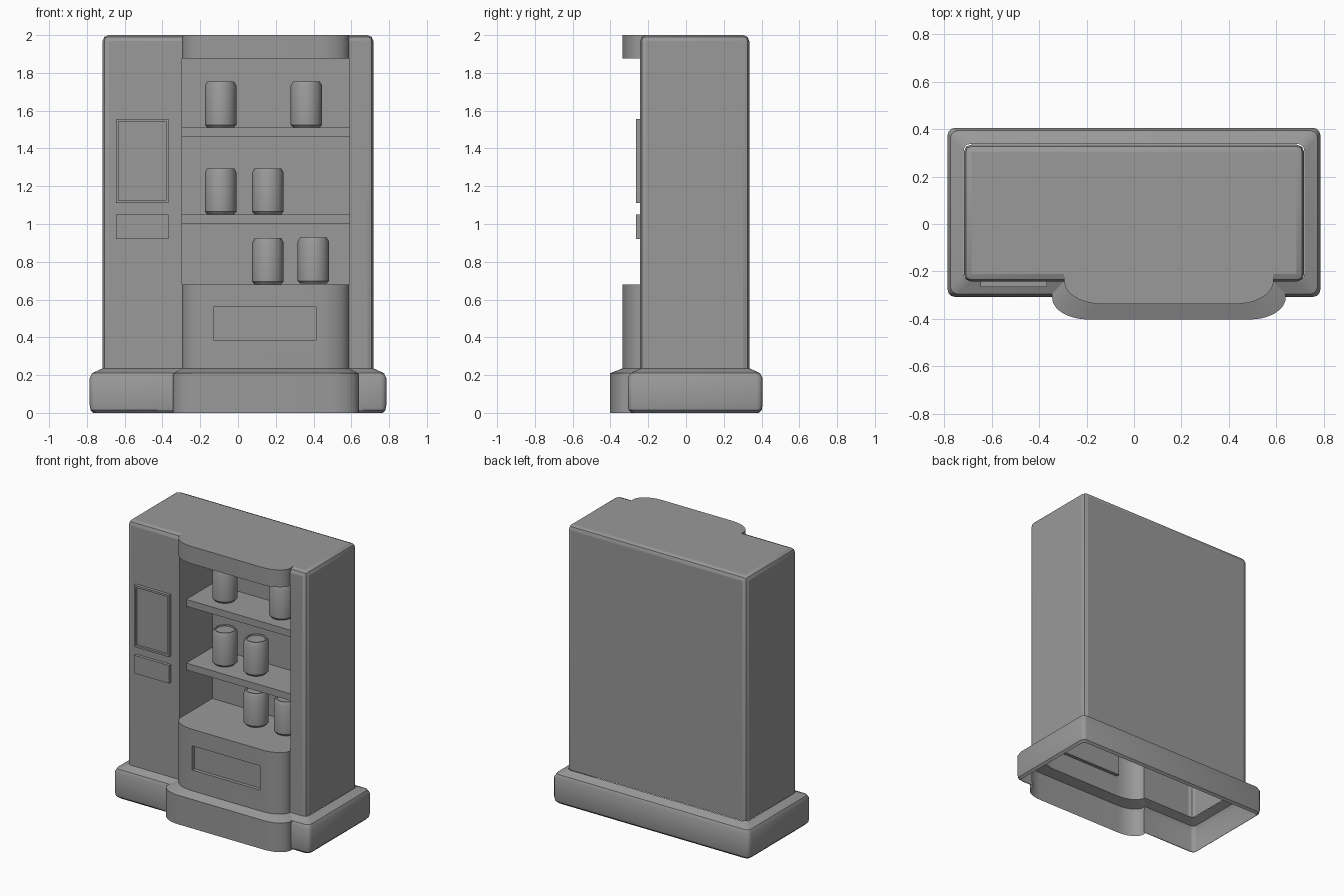
import bpy, bmesh, math

if "Cube" in bpy.data.objects:
    bpy.data.objects.remove(bpy.data.objects["Cube"])

CX = 0.147  # centre of the bulging display bay
GREY = bpy.data.materials.new("dark_grey")
GREY.diffuse_color = (0.32, 0.32, 0.32, 1)
GREY.use_nodes = True
GREY.node_tree.nodes["Principled BSDF"].inputs["Base Color"].default_value = GREY.diffuse_color


def finish(bm, name):
    bmesh.ops.recalc_face_normals(bm, faces=bm.faces)
    me = bpy.data.meshes.new(name)
    bm.to_mesh(me)
    bm.free()
    me.materials.append(GREY)
    ob = bpy.data.objects.new(name, me)
    bpy.context.collection.objects.link(ob)
    return ob


def activate(ob):
    bpy.ops.object.select_all(action='DESELECT')
    ob.select_set(True)
    bpy.context.view_layer.objects.active = ob


def shade(ob, angle):
    activate(ob)
    bpy.ops.object.shade_smooth_by_angle(angle=math.radians(angle))


def box_bm(x0, x1, y0, y1, z0, z1, bevel=0):
    bm = bmesh.new()
    bmesh.ops.create_cube(bm, size=1)
    for v in bm.verts:
        v.co = ((x0 + x1) / 2 + v.co.x * (x1 - x0),
                (y0 + y1) / 2 + v.co.y * (y1 - y0),
                (z0 + z1) / 2 + v.co.z * (z1 - z0))
    if bevel:
        bmesh.ops.bevel(bm, geom=bm.edges[:], offset=bevel, segments=2,
                        profile=0.5, affect='EDGES')
    return bm


def box(name, *dims, bevel=0):
    return finish(box_bm(*dims, bevel=bevel), name)


def loft(name, rings):
    """Closed solid through rings of (x, y, z) points."""
    bm = bmesh.new()
    vs = [[bm.verts.new(p) for p in r] for r in rings]
    n = len(vs[0])
    for a, b in zip(vs, vs[1:]):
        for i in range(n):
            bm.faces.new((a[i], a[(i + 1) % n], b[(i + 1) % n], b[i]))
    bm.faces.new(vs[0])
    bm.faces.new(vs[-1])
    return finish(bm, name)


def bulge(w, front, back, rx, z, n=10):
    """Bay outline with elliptical front corners."""
    half = [(w, 0.1)]
    for i in range(n + 1):
        a = i / n * math.pi / 2
        half.append((w - rx + rx * math.cos(a), back + (front - back) * math.sin(a)))
    pts = half + [(-x, y) for x, y in reversed(half)]
    return [(CX + x, y, z) for x, y in pts]


def round_rect(x, y0, y1, r, z, n=3):
    pts = []
    for k, (cx, cy) in enumerate(((x - r, y1 - r), (r - x, y1 - r), (r - x, y0 + r), (x - r, y0 + r))):
        for i in range(n + 1):
            a = (k + i / n) * math.pi / 2
            pts.append((cx + r * math.cos(a), cy + r * math.sin(a), z))
    return pts


def boolean(ob, other, op):
    activate(ob)
    m = ob.modifiers.new(op, 'BOOLEAN')
    m.object, m.operation, m.solver = other, op, 'EXACT'
    bpy.ops.object.modifier_apply(modifier=m.name)
    bpy.data.objects.remove(other)


def edit(ob, fn, angle):
    bm = bmesh.new()
    bm.from_mesh(ob.data)
    fn(bm)
    bm.to_mesh(ob.data)
    bm.free()
    shade(ob, angle)


# Cabinet: rounded box with bulging bay, niche and dispenser slot, open below
cabinet = box("cabinet", -0.717, 0.717, -0.243, 0.335, 0.1, 2.0, bevel=0.032)
boolean(cabinet, loft("bay", [bulge(0.441, -0.337, -0.24, 0.16, z) for z in (0.15, 2.0)]), 'UNION')
boolean(cabinet, box("niche", CX - 0.443, CX + 0.443, -0.6, 0.13, 0.68, 1.875), 'DIFFERENCE')
boolean(cabinet, box("slot", -0.13, 0.413, -0.6, -0.312, 0.385, 0.56), 'DIFFERENCE')
edit(cabinet, lambda bm: bmesh.ops.bisect_plane(
    bm, geom=bm.verts[:] + bm.edges[:] + bm.faces[:], plane_co=(0, 0, 0.235),
    plane_no=(0, 0, 1), clear_inner=True), 20)

# Base: soft plinth with its own bulge, hollow
base = loft("base", [round_rect(0.785 - d, -0.307 + d, 0.405 - d, 0.03, z) for d, z in
                     ((0.018, 0), (0.004, 0.015), (0, 0.04), (0, 0.185), (0.012, 0.21), (0.067, 0.235))])
boolean(base, loft("base_bay", [bulge(0.492, -0.402, -0.31, 0.15, 0),
                                bulge(0.492, -0.402, -0.31, 0.15, 0.21),
                                bulge(0.441, -0.337, -0.24, 0.16, 0.235)]), 'UNION')
edit(base, lambda bm: bmesh.ops.delete(
    bm, geom=[f for f in bm.faces if all(v.co.z < 0.001 for v in f.verts)
              or all(v.co.z > 0.234 for v in f.verts)], context='FACES'), 32)

# Shelves
for i, z in enumerate((1.0, 1.46)):
    box(f"shelf_{i + 1}", CX - 0.443, CX + 0.443, -0.168, 0.13, z, z + 0.05)

# Control screen with recessed face, and the plate beneath it
bm = box_bm(-0.647, -0.367, -0.265, -0.24, 1.11, 1.557)
bm.normal_update()
front = [f for f in bm.faces if f.normal.y < -0.9]
bmesh.ops.inset_region(bm, faces=front, thickness=0.02)
bmesh.ops.inset_region(bm, faces=front, thickness=0.001, depth=-0.015)
finish(bm, "control_screen")
box("payment_plate", -0.647, -0.367, -0.265, -0.24, 0.92, 1.05)

# Cans: turned profile
CAN = ((0.07, 0), (0.083, 0.015), (0.083, 0.222), (0.071, 0.245), (0.062, 0.245), (0.06, 0.236))
SIDES = 16
for i, (x, z) in enumerate(((-0.092, 1.51), (0.362, 1.51), (-0.092, 1.05),
                            (0.158, 1.05), (0.158, 0.68), (0.399, 0.684))):
    can = loft(f"can_{i + 1}", [[(x + r * math.cos(k * math.tau / SIDES),
                                  -0.018 + r * math.sin(k * math.tau / SIDES), z + h)
                                 for k in range(SIDES)] for r, h in CAN])
    shade(can, 30)
